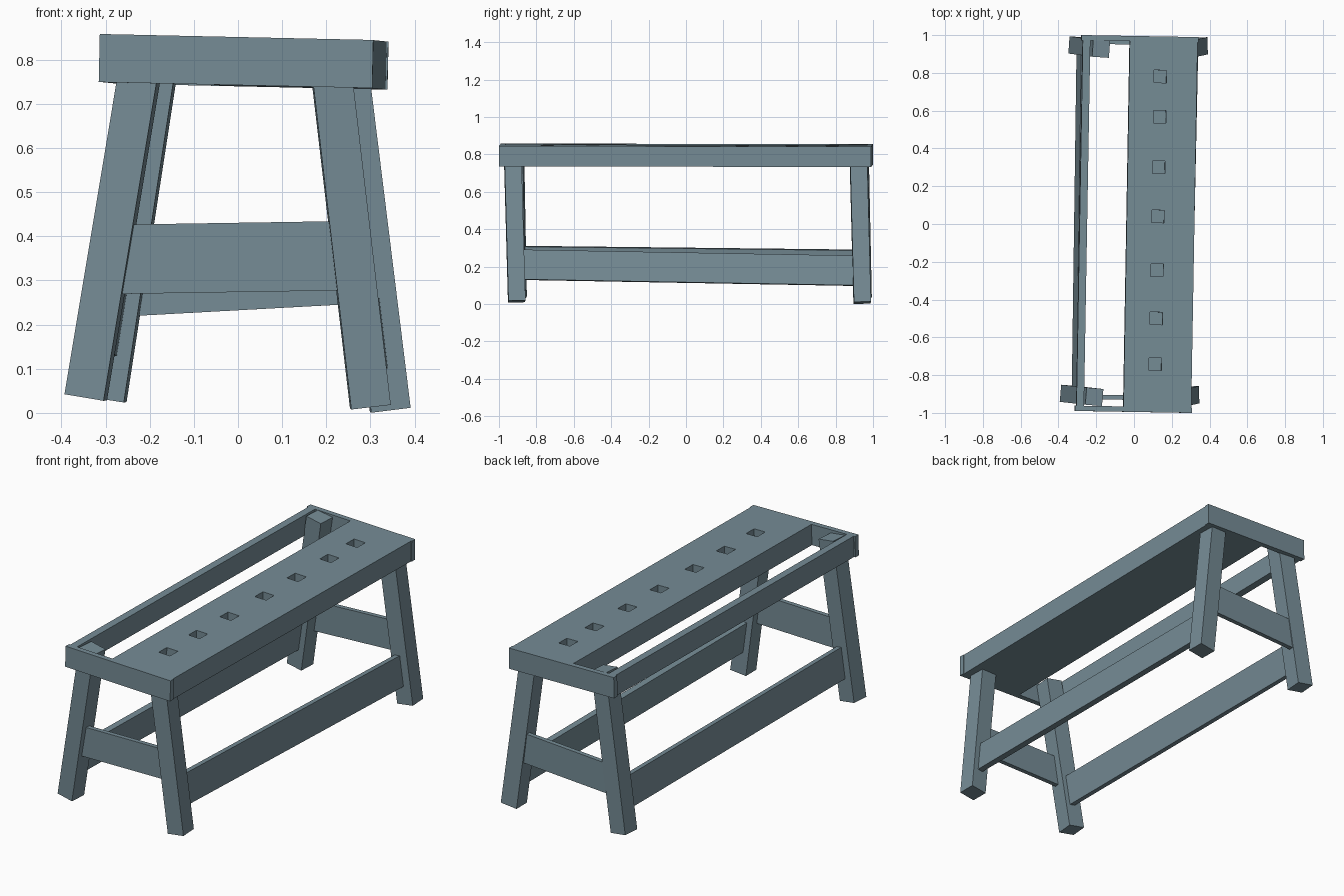
import bpy, bmesh
from math import radians, sin, cos
from mathutils import Matrix, Vector

if "Cube" in bpy.data.objects:
    bpy.data.objects.remove(bpy.data.objects["Cube"], do_unlink=True)

# Single paint colour
paint = bpy.data.materials.new("blue_grey_wood")
paint.use_nodes = True
colour = (0.18, 0.262, 0.303, 1)
paint.diffuse_color = colour
paint.node_tree.nodes["Principled BSDF"].inputs["Base Color"].default_value = colour


def finish(name, bm):
    bmesh.ops.recalc_face_normals(bm, faces=bm.faces)
    mesh = bpy.data.meshes.new(name)
    bm.to_mesh(mesh)
    bm.free()
    mesh.materials.append(paint)
    obj = bpy.data.objects.new(name, mesh)
    bpy.context.collection.objects.link(obj)
    return obj


def box(lo, hi):
    lo, hi = Vector(lo), Vector(hi)
    bm = bmesh.new()
    bmesh.ops.create_cube(bm, size=1)
    bmesh.ops.scale(bm, vec=hi - lo, verts=bm.verts)
    bmesh.ops.translate(bm, vec=(lo + hi) / 2, verts=bm.verts)
    return bm


def beam(name, start, end, side, width, depth):
    """Square-cut timber from start to end; width runs along the side hint."""
    start, end, side = Vector(start), Vector(end), Vector(side)
    axis = (end - start).normalized()
    u = (side - axis * side.dot(axis)).normalized()
    v = axis.cross(u)
    frame = Matrix((u, v, axis)).transposed().to_4x4()
    frame.translation = (start + end) / 2
    length = (end - start).length / 2
    bm = box((-width / 2, -depth / 2, -length), (width / 2, depth / 2, length))
    bm.transform(frame)
    return finish(name, bm)


# Bench top: aprons, rail and slab share one slightly skewed frame
top_frame = (Matrix.Translation((0.014, 0, 0.85))
             @ Matrix.Rotation(radians(-1), 4, "Z")
             @ Matrix.Rotation(radians(1.25), 4, "Y")
             @ Matrix.Rotation(radians(-0.1), 4, "X"))
THICK, END, INNER = 0.109, 0.995, 0.967


def top_part(name, bm):
    bm.transform(top_frame)
    return finish(name, bm)


top_part("front_apron", box((-0.31, -END, -THICK), (0.31, -INNER, 0)))
top_part("back_apron", box((-0.31, INNER, -THICK), (0.31, END, 0)))
top_part("side_rail", box((-0.302, -INNER, -THICK), (-0.262, INNER, 0)))

# Thick slab with a row of blind square holes
slab = box((-0.053, -INNER, -THICK), (0.306, INNER, 0))
hole_x, half, hole_depth = 0.112, 0.033, 0.085
hole_rows = [-0.74, -0.498, -0.243, 0.042, 0.303, 0.57, 0.783]
cuts = [((hole_x + s * half, 0, 0), (1, 0, 0)) for s in (-1, 1)]
cuts += [((0, y + s * half, 0), (0, 1, 0)) for y in hole_rows for s in (-1, 1)]
for point, normal in cuts:
    bmesh.ops.bisect_plane(slab, geom=slab.verts[:] + slab.edges[:] + slab.faces[:],
                           plane_co=point, plane_no=normal)
floors = []
for face in slab.faces:
    c = face.calc_center_median()
    if c.z > -0.001 and abs(c.x - hole_x) < half and any(abs(c.y - y) < half for y in hole_rows):
        floors.append(face)
for face in bmesh.ops.extrude_discrete_faces(slab, faces=floors)["faces"]:
    bmesh.ops.translate(slab, vec=(0, 0, -hole_depth), verts=face.verts)
top_part("top_slab", slab)

# Splayed legs: foot, head, yaw in degrees
legs = {
    "front_right_leg": ((-0.345, -0.9, 0.035), (-0.21, -0.915, 0.846), -5),
    "back_right_leg": ((-0.3, 0.945, 0.031), (-0.174, 0.928, 0.846), -4),
    "front_left_leg": ((0.3, -0.905, 0.014), (0.208, -0.927, 0.8), 2),
    "back_left_leg": ((0.345, 0.942, 0.007), (0.247, 0.921, 0.8), 2),
}
for name, (foot, head, yaw) in legs.items():
    a = radians(yaw)
    beam(name, foot, head, (cos(a), sin(a), 0), 0.09, 0.091)

# Long stretchers lean with the legs
beam("right_stretcher", (-0.302, -0.87, 0.23), (-0.277, 0.91, 0.21), (0.16, 0, 1), 0.16, 0.03)
beam("left_stretcher", (0.277, -0.87, 0.21), (0.315, 0.9, 0.178), (-0.12, 0, 1), 0.16, 0.03)

# End stretchers run between the leg pairs
beam("front_stretcher", (-0.27, -0.916, 0.348), (0.235, -0.922, 0.356), (0, 0, 1), 0.157, 0.024)
beam("back_stretcher", (-0.24, 0.966, 0.298), (0.29, 0.957, 0.327), (0, 0, 1), 0.157, 0.024)
